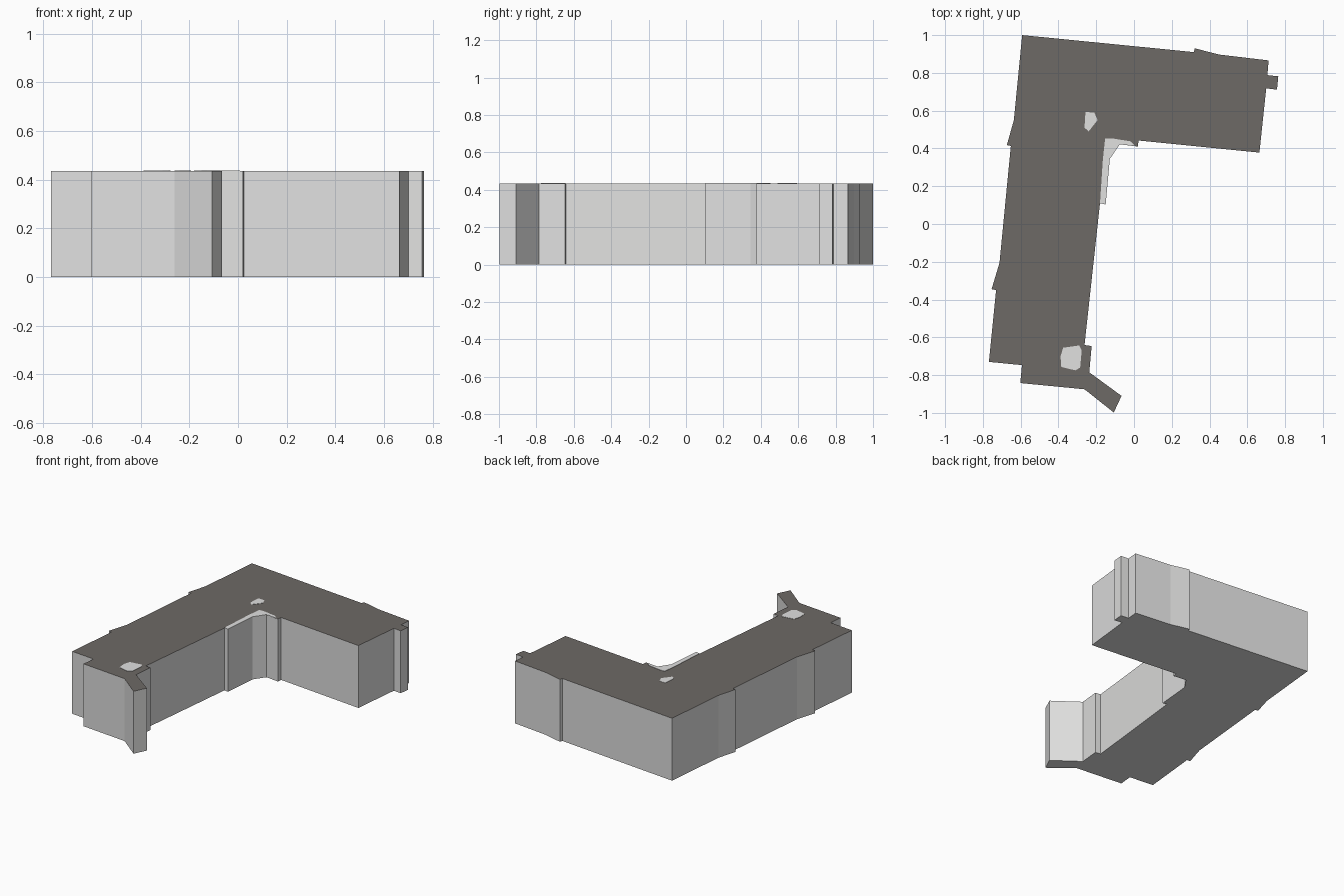
import bpy, bmesh

H = 0.435


def material(name, rgb):
    m = bpy.data.materials.new(name)
    m.diffuse_color = (*rgb, 1)
    return m


wall = material("light_grey_wall", (0.75, 0.75, 0.745))
roof = material("dark_roof", (0.155, 0.142, 0.132))


def prism(name, outline, z0, z1, mats):
    """Extrude a plan outline; upward faces take the last material."""
    bm = bmesh.new()
    base = bm.faces.new([bm.verts.new((x, y, z0)) for x, y in outline])
    up = bmesh.ops.extrude_face_region(bm, geom=[base], use_keep_orig=True)
    top = [v for v in up["geom"] if isinstance(v, bmesh.types.BMVert)]
    bmesh.ops.translate(bm, verts=top, vec=(0, 0, z1 - z0))
    bmesh.ops.recalc_face_normals(bm, faces=bm.faces)
    bm.normal_update()
    for f in bm.faces:
        f.material_index = len(mats) - 1 if f.normal.z > 0.5 else 0
    me = bpy.data.meshes.new(name)
    bm.to_mesh(me)
    bm.free()
    for m in mats:
        me.materials.append(m)
    ob = bpy.data.objects.new(name, me)
    bpy.context.collection.objects.link(ob)
    return ob


# L-shaped building plan, clockwise from the back left corner
plan = [
    (-0.592, 1.0), (0.317, 0.91), (0.322, 0.93), (0.45, 0.897), (0.713, 0.866),
    (0.706, 0.788), (0.764, 0.782), (0.757, 0.711), (0.70, 0.718), (0.664, 0.378),
    # inner corner with its ledge
    (0.024, 0.442), (0.02, 0.41), (-0.075, 0.422), (-0.128, 0.345),
    (-0.15, 0.103), (-0.18, 0.11),
    # front end with angled spur
    (-0.262, -0.641), (-0.224, -0.646), (-0.237, -0.785), (-0.066, -0.91),
    (-0.107, -0.998), (-0.262, -0.875), (-0.602, -0.842), (-0.593, -0.747),
    (-0.768, -0.73),
    # left side with two tapered bays
    (-0.73, -0.35), (-0.754, -0.345), (-0.712, -0.205),
    (-0.652, 0.413), (-0.673, 0.418), (-0.636, 0.55),
]
prism("building", plan, 0, H, [wall, roof])

# Light areas lying on the roof
prism("corner_ledge", [
    (-0.153, 0.452), (-0.115, 0.453), (-0.02, 0.438), (0.008, 0.413), (-0.075, 0.422),
    (-0.128, 0.345), (-0.15, 0.103), (-0.18, 0.11), (-0.165, 0.34)], H - 0.001, H + 0.002, [wall])
prism("corner_roof_patch", [
    (-0.257, 0.593), (-0.21, 0.59), (-0.193, 0.55), (-0.24, 0.49), (-0.262, 0.51)],
    H - 0.001, H + 0.002, [wall])
prism("front_roof_patch", [
    (-0.375, -0.655), (-0.29, -0.643), (-0.277, -0.67), (-0.285, -0.76),
    (-0.31, -0.775), (-0.385, -0.757), (-0.389, -0.70)], H - 0.001, H + 0.002, [wall])
